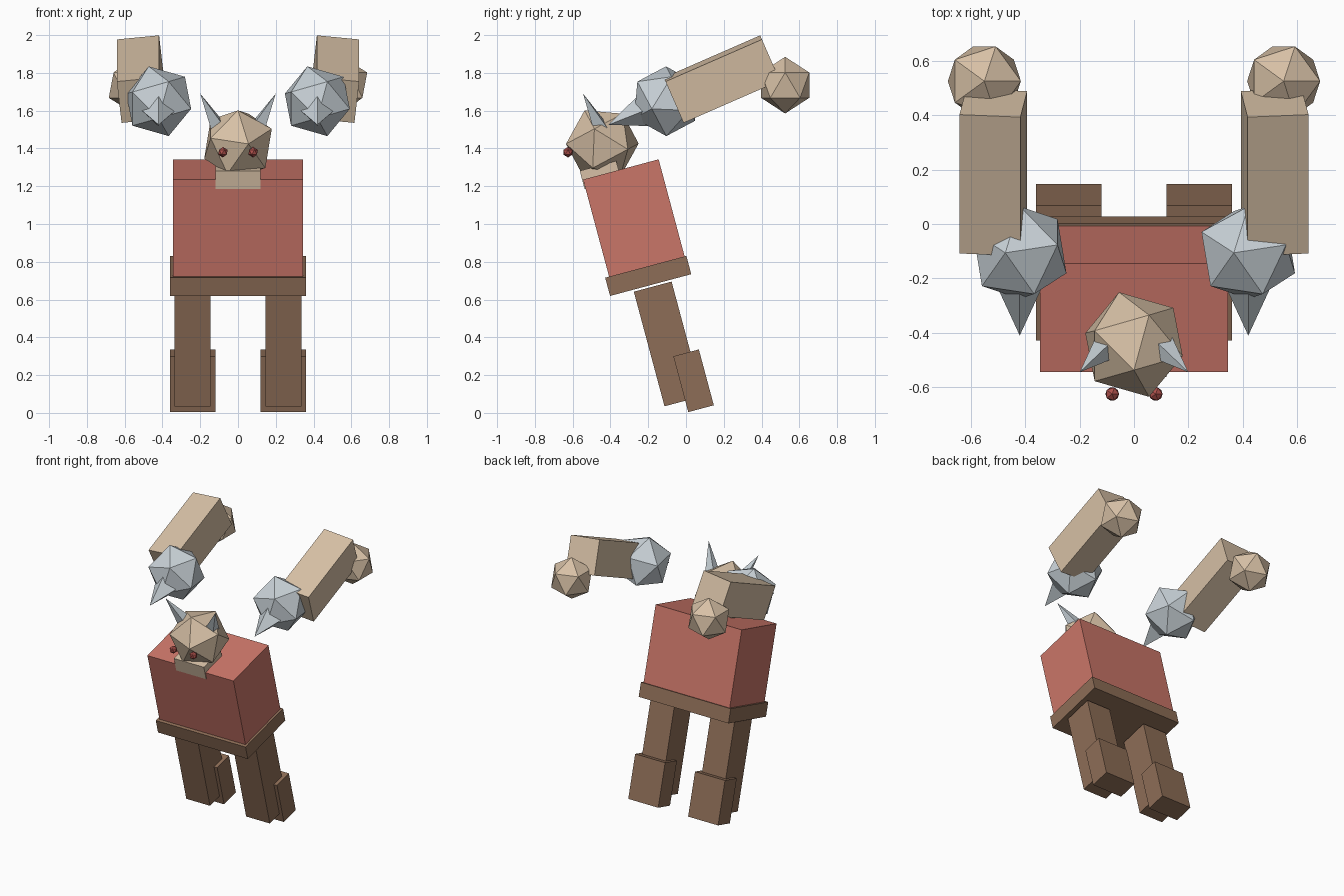
import bpy
import bmesh
from math import radians
from mathutils import Matrix, Vector

if "Cube" in bpy.data.objects:
    bpy.data.objects.remove(bpy.data.objects["Cube"], do_unlink=True)


def material(name, rgb):
    mat = bpy.data.materials.new(name)
    mat.use_nodes = True
    color = (*rgb, 1)
    mat.diffuse_color = color
    bsdf = next(n for n in mat.node_tree.nodes if n.type == "BSDF_PRINCIPLED")
    bsdf.inputs["Base Color"].default_value = color
    bsdf.inputs["Roughness"].default_value = 0.8
    return mat


SKIN = material("tan skin", (0.68, 0.53, 0.38))
SHIRT = material("dusty red cloth", (0.59, 0.18, 0.14))
LEATHER = material("brown leather", (0.27, 0.155, 0.095))
METAL = material("pale steel", (0.58, 0.64, 0.68))
EYE = material("dark red eye", (0.42, 0.08, 0.07))


def finish(name, bm, matrix, mat):
    mesh = bpy.data.meshes.new(name)
    bm.to_mesh(mesh)
    bm.free()
    mesh.materials.append(mat)
    obj = bpy.data.objects.new(name, mesh)
    obj.matrix_world = matrix
    bpy.context.collection.objects.link(obj)
    return obj


def box(name, center, size, mat, tilt=15, roll=0):
    bm = bmesh.new()
    bmesh.ops.create_cube(bm, size=1)
    bmesh.ops.scale(bm, vec=size, verts=bm.verts)
    turn = Matrix.Rotation(radians(tilt), 4, "X") @ Matrix.Rotation(radians(roll), 4, "Y")
    return finish(name, bm, Matrix.Translation(center) @ turn, mat)


def ball(name, center, radius, mat, tilt=0):
    bm = bmesh.new()
    bmesh.ops.create_icosphere(bm, subdivisions=1, radius=radius)
    turn = Matrix.Rotation(radians(tilt), 4, "X")
    return finish(name, bm, Matrix.Translation(center) @ turn, mat)


def spike(name, base, tip, radius, mat):
    base, tip = Vector(base), Vector(tip)
    axis = tip - base
    bm = bmesh.new()
    bmesh.ops.create_cone(bm, cap_ends=True, segments=4, radius1=radius,
                          radius2=0, depth=axis.length)
    bmesh.ops.remove_doubles(bm, verts=bm.verts, dist=0.0001)
    turn = axis.to_track_quat("Z", "Y").to_matrix().to_4x4()
    return finish(name, bm, Matrix.Translation((base + tip) / 2) @ turn, mat)


# Leaning body
box("torso", (0, -0.275, 1.028), (0.69, 0.414, 0.54), SHIRT)
box("belt", (0, -0.20, 0.725), (0.72, 0.445, 0.10), LEATHER)
box("neck", (0, -0.453, 1.259), (0.24, 0.20, 0.10), SKIN)
ball("head", (0, -0.443, 1.425), 0.2, SKIN, tilt=28)

for side, s in (("left", 1), ("right", -1)):
    # Face and horns
    ball(side + "_eye", (s * 0.08, -0.625, 1.38), 0.028, EYE)
    spike(side + "_horn", (s * 0.09, -0.44, 1.48), (s * 0.2, -0.545, 1.69), 0.06, METAL)
    # Legs and feet
    box(side + "_leg", (s * 0.24, -0.095, 0.365), (0.19, 0.207, 0.628), LEATHER)
    box(side + "_foot", (s * 0.24, 0.04, 0.17), (0.24, 0.14, 0.306), LEATHER)
    # Floating raised arms with spiked fists
    ball(side + "_elbow", (s * 0.55, 0.525, 1.735), 0.15, SKIN)
    box(side + "_forearm", (s * 0.517, 0.19, 1.767), (0.225, 0.557, 0.24), SKIN,
        tilt=23.6, roll=s * 6)
    ball(side + "_fist", (s * 0.42, -0.105, 1.65), 0.192, METAL, tilt=118)
    spike(side + "_fist_spike", (s * 0.42, -0.22, 1.60), (s * 0.42, -0.41, 1.525), 0.088, METAL)
